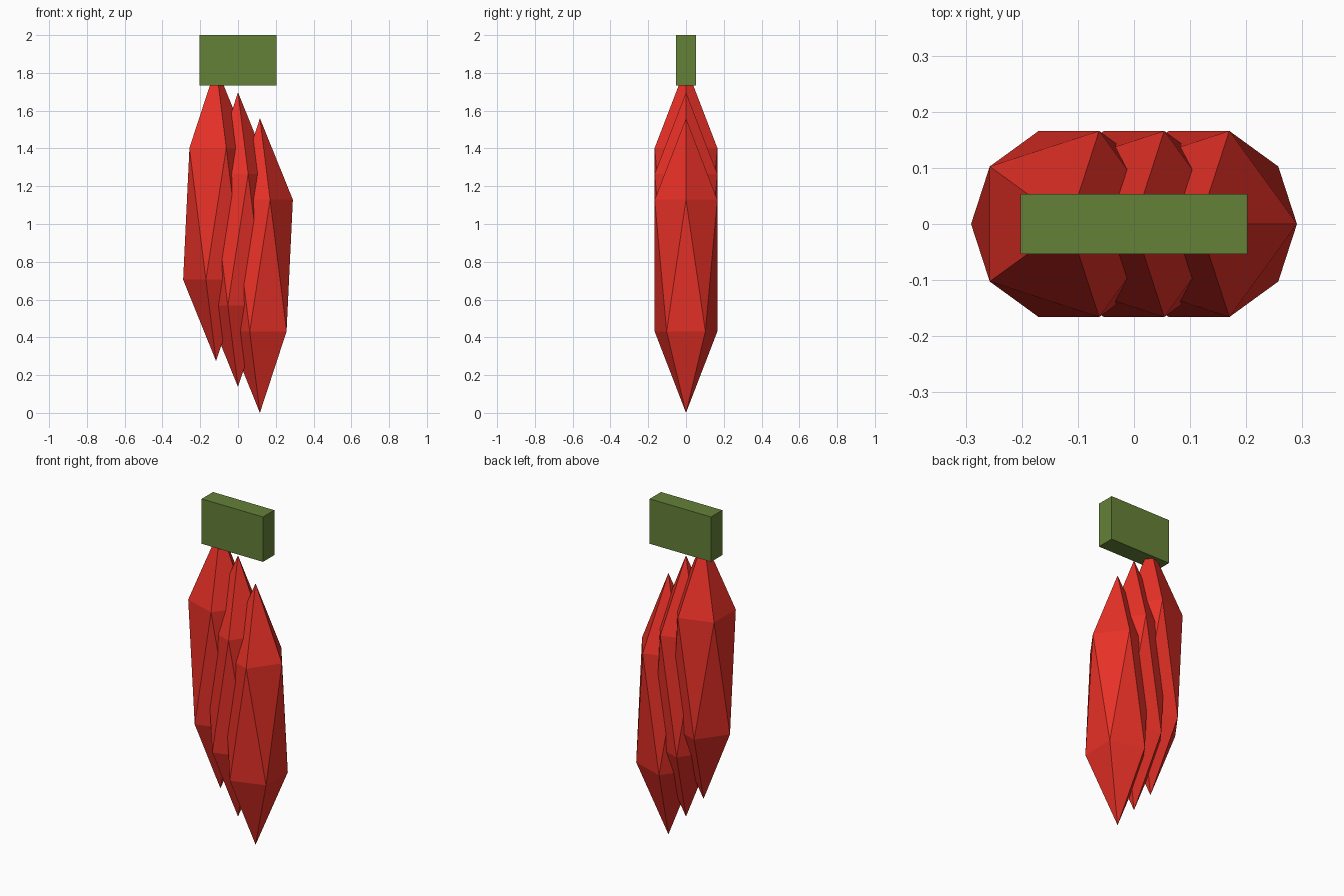
import bpy

if "Cube" in bpy.data.objects:
    bpy.data.objects.remove(bpy.data.objects["Cube"])


def paint(obj, name, color):
    mat = bpy.data.materials.get(name) or bpy.data.materials.new(name)
    mat.diffuse_color = color
    mat.use_nodes = True
    mat.node_tree.nodes["Principled BSDF"].inputs["Base Color"].default_value = mat.diffuse_color
    obj.data.materials.append(mat)


# Three stretched low-poly pods, stepping down from left to right
for i in range(3):
    step = i - 1
    bpy.ops.mesh.primitive_ico_sphere_add(
        subdivisions=1, radius=1, location=(step * 0.116, 0, 0.917 - step * 0.137))
    pod = bpy.context.object
    pod.name = f"pod_{i + 1}"
    pod.scale = (0.195, 0.195, 0.78)
    paint(pod, "red", (0.8, 0.03, 0.02, 1))

# Green stem block capping the bunch
bpy.ops.mesh.primitive_cube_add(size=1, location=(0, 0, 1.866))
stem = bpy.context.object
stem.name = "stem_block"
stem.scale = (0.405, 0.107, 0.268)
paint(stem, "green", (0.13, 0.22, 0.04, 1))
